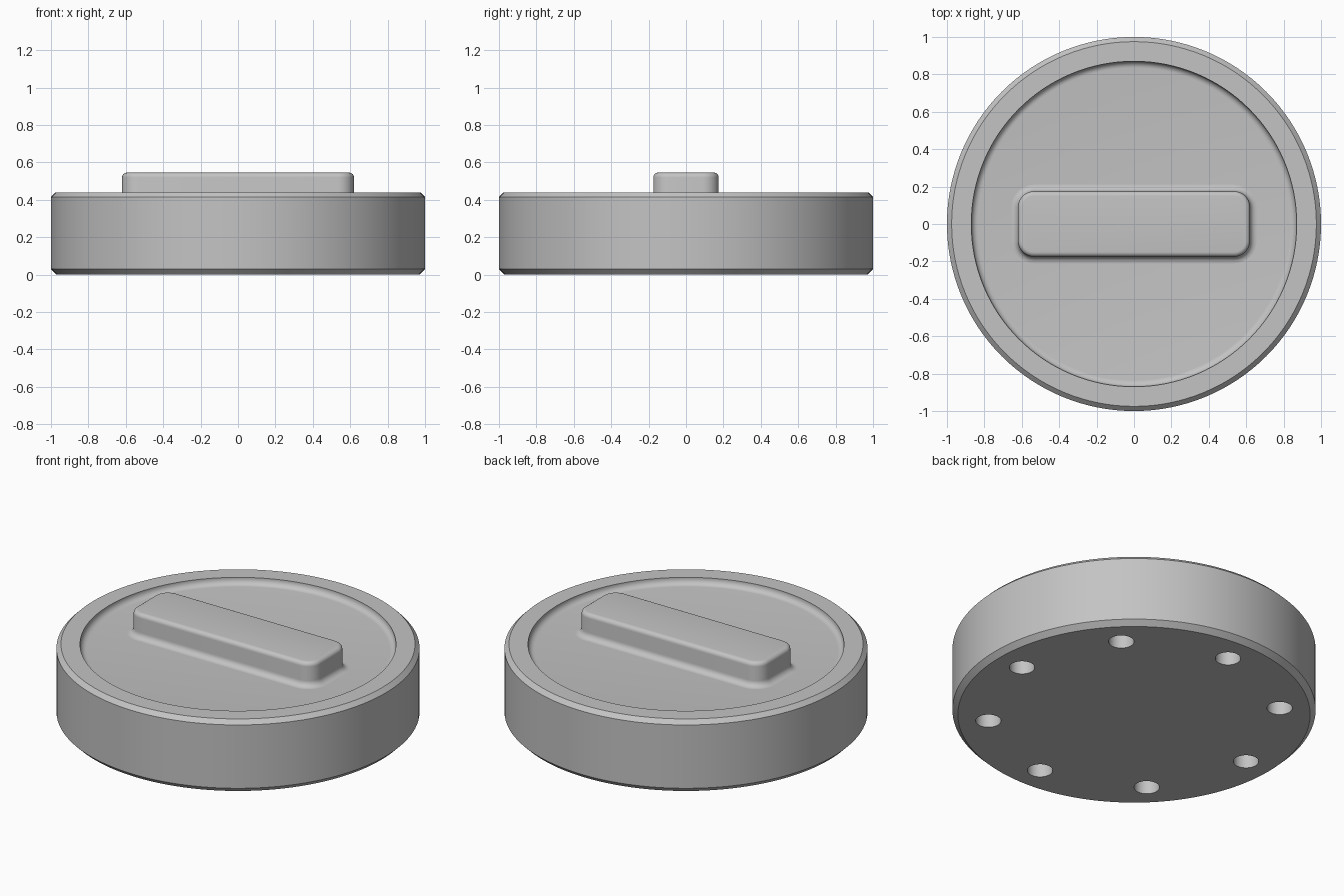
import bpy, bmesh
from math import sin, cos, pi, radians

cube = bpy.data.objects.get("Cube")
if cube:
    bpy.data.objects.remove(cube, do_unlink=True)

grey = bpy.data.materials.new("plain_grey")
grey.use_nodes = True
colour = (0.55, 0.55, 0.55, 1)
grey.diffuse_color = colour
grey.node_tree.nodes["Principled BSDF"].inputs["Base Color"].default_value = colour


def arc(cx, cz, r, start, end, steps=6):
    """Points of a circular arc in a profile plane, angles in degrees."""
    angles = [radians(start + (end - start) * i / steps) for i in range(steps + 1)]
    return [(cx + r * cos(a), cz + r * sin(a)) for a in angles]


def circle(r, z, n=128):
    return [(r * cos(2 * pi * i / n), r * sin(2 * pi * i / n), z) for i in range(n)]


def rounded_rect(half_x, half_y, r, z, steps=8):
    """Counter-clockwise outline of a rectangle with round corners."""
    pts = []
    for k, (sx, sy) in enumerate([(1, 1), (-1, 1), (-1, -1), (1, -1)]):
        corner = arc(sx * (half_x - r), sy * (half_y - r), r, 90 * k, 90 * k + 90, steps)
        pts += [(x, y, z) for x, y in corner]
    return pts


def loft(name, rings):
    """Closed solid through a stack of matching outlines."""
    bm = bmesh.new()
    loops = [[bm.verts.new(p) for p in ring] for ring in rings]
    n = len(loops[0])
    for low, high in zip(loops, loops[1:]):
        for i in range(n):
            j = (i + 1) % n
            bm.faces.new((low[i], low[j], high[j], high[i]))
    bm.faces.new(loops[0][::-1])
    bm.faces.new(loops[-1])
    bmesh.ops.recalc_face_normals(bm, faces=bm.faces)
    mesh = bpy.data.meshes.new(name)
    bm.to_mesh(mesh)
    bm.free()
    mesh.materials.append(grey)
    obj = bpy.data.objects.new(name, mesh)
    bpy.context.collection.objects.link(obj)
    return obj


def select_only(obj):
    bpy.ops.object.select_all(action="DESELECT")
    obj.select_set(True)
    bpy.context.view_layer.objects.active = obj


FLOOR, RIM, TOP = 0.40, 0.44, 0.545
FILLET, ROUND = 0.035, 0.025

# Disc body: chamfered outside, shallow recess with a filleted edge on top
profile = [(0.97, 0), (1, 0.03), (1, RIM - 0.025), (0.975, RIM), (0.87, RIM)]
profile += arc(0.87 - FILLET, FLOOR + FILLET, FILLET, 0, -90)
body = loft("disc_body", [circle(r, z) for r, z in profile])

# Ring of blind holes in the underside
bm = bmesh.new()
for i in range(8):
    a = i * pi / 4
    hole = bmesh.ops.create_cone(bm, cap_ends=True, segments=32,
                                 radius1=0.07, radius2=0.07, depth=0.4)
    bmesh.ops.translate(bm, verts=hole["verts"], vec=(0.805 * cos(a), 0.805 * sin(a), 0))
cutter_mesh = bpy.data.meshes.new("hole_cutter")
bm.to_mesh(cutter_mesh)
bm.free()
cutter_mesh.materials.append(grey)
cutter = bpy.data.objects.new("hole_cutter", cutter_mesh)
cutter.hide_render = True
bpy.context.collection.objects.link(cutter)
cut = body.modifiers.new("holes", "BOOLEAN")
cut.operation, cut.solver, cut.object = "DIFFERENCE", "EXACT", cutter
select_only(body)
bpy.ops.object.modifier_apply(modifier=cut.name)
bpy.data.objects.remove(cutter, do_unlink=True)

# Grip bar: flared foot blending into the recess, rounded top edge
section = [(FILLET, FLOOR - 0.01)]
section += arc(FILLET, FLOOR + FILLET, FILLET, 270, 180)
section += arc(-ROUND, TOP - ROUND, ROUND, 0, 90)
grip = loft("grip_bar", [rounded_rect(0.62 + d, 0.175 + d, 0.085 + d, z)
                         for d, z in section])

for obj in (body, grip):
    select_only(obj)
    bpy.ops.object.shade_smooth_by_angle(angle=radians(30))
